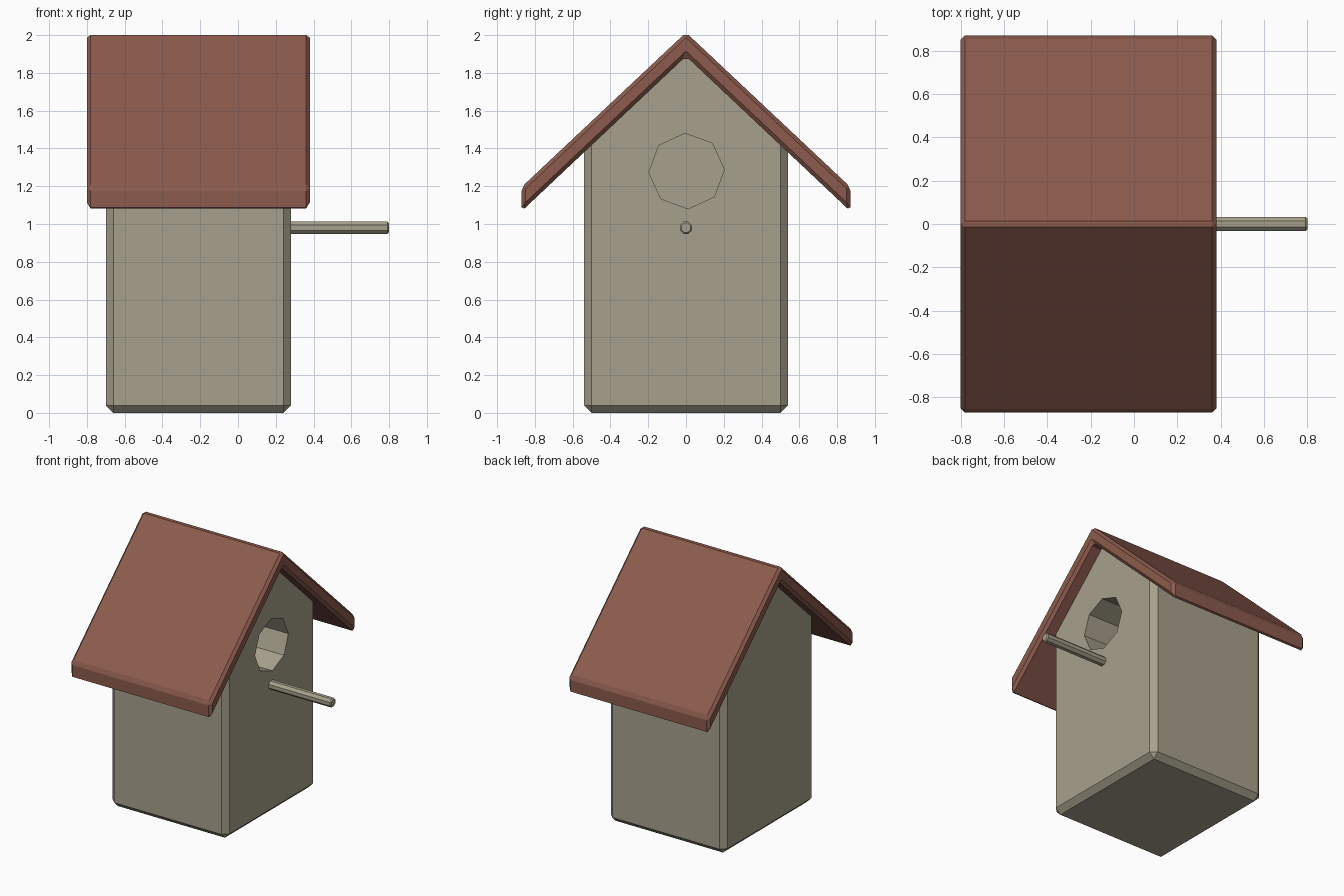
import bpy, bmesh
from math import pi, cos, sin
from mathutils import Vector

if "Cube" in bpy.data.objects:
    bpy.data.objects.remove(bpy.data.objects["Cube"])


def material(name, rgb):
    m = bpy.data.materials.new(name)
    m.diffuse_color = (*rgb, 1)
    m.use_nodes = True
    m.node_tree.nodes["Principled BSDF"].inputs["Base Color"].default_value = m.diffuse_color
    return m


WOOD = material("pale_wood", (0.386, 0.352, 0.262))
RED = material("red_shingle", (0.262, 0.105, 0.075))


def prism(profile, x0, x1):
    """Extrude a closed (y, z) profile along x."""
    bm = bmesh.new()
    face = bm.faces.new([bm.verts.new((x0, y, z)) for y, z in profile])
    ext = bmesh.ops.extrude_face_region(bm, geom=[face], use_keep_orig=True)
    new = [g for g in ext["geom"] if isinstance(g, bmesh.types.BMVert)]
    bmesh.ops.translate(bm, verts=new, vec=(x1 - x0, 0, 0))
    bmesh.ops.recalc_face_normals(bm, faces=bm.faces[:])
    return bm


def bevel(bm, edges, width):
    bmesh.ops.bevel(bm, geom=edges, offset=width, offset_type='OFFSET',
                    segments=1, profile=0.5, affect='EDGES')


def finish(bm, name, mat):
    mesh = bpy.data.meshes.new(name)
    bm.normal_update()
    bm.to_mesh(mesh)
    bm.free()
    mesh.materials.append(mat)
    ob = bpy.data.objects.new(name, mesh)
    bpy.context.collection.objects.link(ob)
    return ob


def ring(n, radius, cy, cz, turn=0.0):
    return [(cy + radius * cos(turn + 2 * pi * i / n),
             cz + radius * sin(turn + 2 * pi * i / n)) for i in range(n)]


# House body: gabled box, open under the roof, chamfered corners and base
bm = prism([(-.54, 0), (.54, 0), (.54, 1.415), (0, 1.925), (-.54, 1.415)], -.70, .28)
edges = []
for e in bm.edges:
    a, b = e.verts
    upright = abs((a.co - b.co).normalized().z) > 0.99
    if upright or max(a.co.z, b.co.z) < 0.01:
        edges.append(e)
bevel(bm, edges, 0.04)
bm.normal_update()
bmesh.ops.delete(bm, geom=[f for f in bm.faces if f.normal.z > 0.5], context='FACES')

# Entrance hole: eight-sided opening with a short tunnel
wall = next(f for f in bm.faces if f.normal.x > 0.99)
outline = list(wall.edges)
bmesh.ops.delete(bm, geom=[wall], context='FACES_ONLY')
rim = [bm.verts.new((.28, y, z)) for y, z in ring(8, .2, .003, 1.28, 0.04)]
deep = [bm.verts.new(v.co - Vector((.26, 0, 0))) for v in rim]
rim_edges = [bm.edges.new((rim[i], rim[(i + 1) % 8])) for i in range(8)]
bmesh.ops.triangle_fill(bm, use_beauty=True, use_dissolve=False,
                        edges=outline + rim_edges, normal=(1, 0, 0))
for i in range(8):
    j = (i + 1) % 8
    bm.faces.new((rim[i], rim[j], deep[j], deep[i]))
bmesh.ops.recalc_face_normals(bm, faces=bm.faces[:])
bm.normal_update()
if any(f.normal.x > 0.99 for f in bm.faces) is False:
    bmesh.ops.reverse_faces(bm, faces=bm.faces[:])
finish(bm, "house_body", WOOD)

# Roof: folded slab with vertical eaves and small chamfers
bm = prism([(0, 2.014), (-.87, 1.196), (-.87, 1.068), (0, 1.888),
            (.87, 1.068), (.87, 1.196)], -.80, .38)
bevel(bm, bm.edges[:], 0.02)
finish(bm, "roof", RED)

# Perch: eight-sided peg with a chamfered tip
bm = prism(ring(8, .035, 0, .98, pi / 8), .22, .80)
bevel(bm, [e for e in bm.edges if all(v.co.x > .79 for v in e.verts)], 0.008)
finish(bm, "perch", WOOD)
